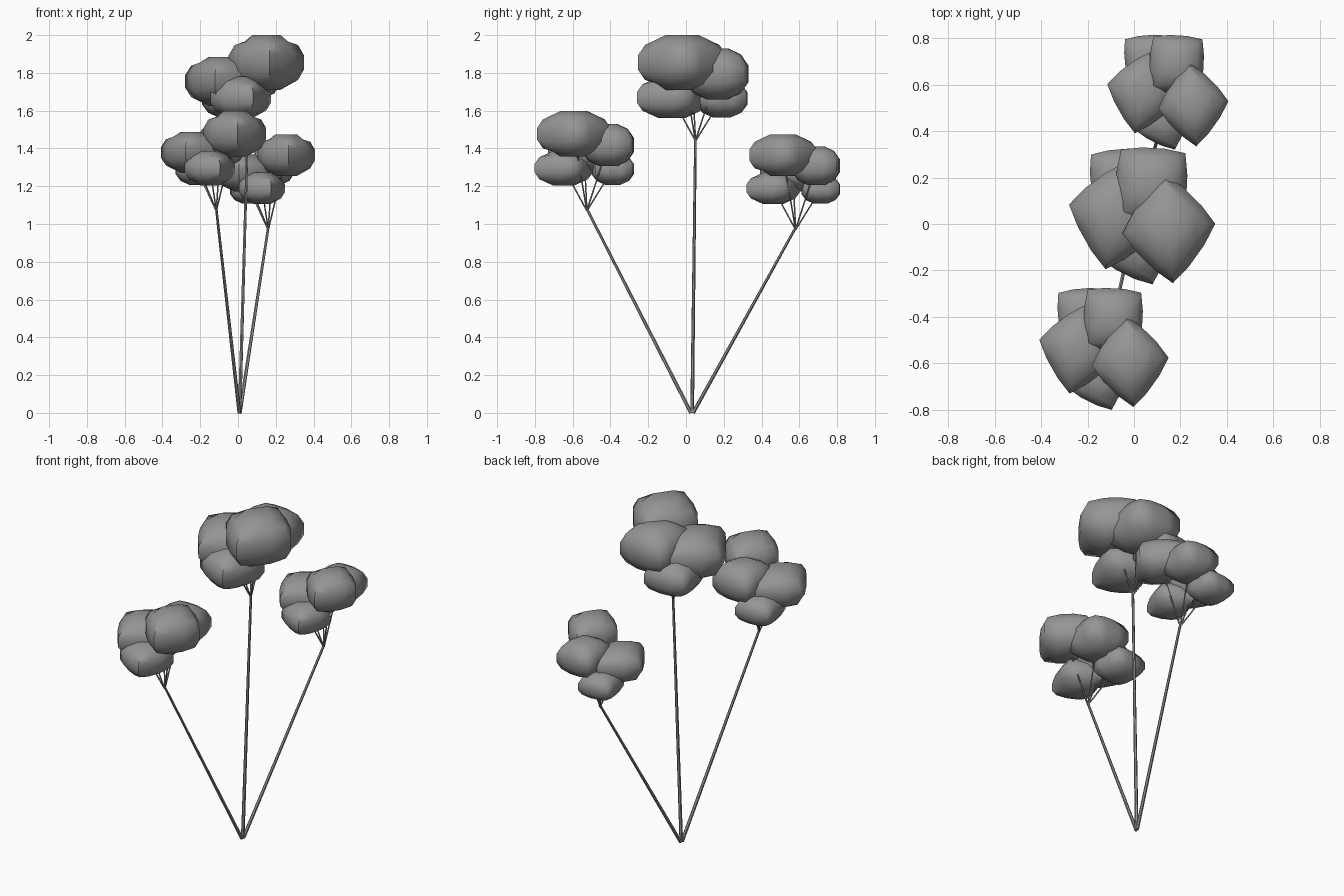
import bpy, bmesh, math
from mathutils import Vector, Matrix

if "Cube" in bpy.data.objects:
    bpy.data.objects.remove(bpy.data.objects["Cube"])


def material(name, value):
    m = bpy.data.materials.new(name)
    m.diffuse_color = (value, value, value, 1)
    m.use_nodes = True
    m.node_tree.nodes["Principled BSDF"].inputs["Base Color"].default_value = m.diffuse_color
    return m


GREY = material("grey", 0.3)


def finish(bm, name, angle):
    bmesh.ops.recalc_face_normals(bm, faces=bm.faces)
    me = bpy.data.meshes.new(name)
    bm.to_mesh(me)
    bm.free()
    me.materials.append(GREY)
    ob = bpy.data.objects.new(name, me)
    bpy.context.collection.objects.link(ob)
    bpy.context.view_layer.objects.active = ob
    ob.select_set(True)
    bpy.ops.object.shade_smooth_by_angle(angle=math.radians(angle))
    ob.select_set(False)


def leaf_clump(name, centre, radii, turn):
    """Rounded, lens-like block with a squarish plan, fitted to a size."""
    bm = bmesh.new()
    bmesh.ops.create_cube(bm, size=2)
    bmesh.ops.subdivide_edges(bm, edges=bm.edges[:], cuts=2, use_grid_fill=True)
    for v in bm.verts:
        v.co.normalize()
        cap = abs(v.co.z) > 0.85
        # squarer plan, small flat patch on top and bottom
        v.co.xy *= 1 + 0.35 * math.sin(2 * math.atan2(v.co.y, v.co.x)) ** 2
        if cap:
            v.co.xy *= 0.85
    bm.transform(Matrix.Rotation(math.radians(turn), 4, 'Z'))
    half = [max(abs(v.co[i]) for v in bm.verts) for i in range(3)]
    for v in bm.verts:
        v.co = Vector(centre[i] + v.co[i] * radii[i] / half[i] for i in range(3))
    finish(bm, name, 60)


def stick(name, a, b, r1, r2, sides=6):
    a, b = Vector(a), Vector(b)
    d = b - a
    bm = bmesh.new()
    bmesh.ops.create_cone(bm, cap_ends=True, segments=sides, radius1=r1,
                          radius2=r2, depth=d.length)
    bm.transform(Matrix.Translation((a + b) / 2)
                 @ d.to_track_quat('Z', 'Y').to_matrix().to_4x4())
    finish(bm, name, 40)


# clumps relative to the trunk tip: centre, radii, turn
CLUMPS = [
    ("top", (0.10, -0.07, 0.405), (0.20, 0.235, 0.145), 50),
    ("left", (-0.13, -0.015, 0.305), (0.20, 0.23, 0.13), 33),
    ("rear", (0.025, 0.115, 0.345), (0.155, 0.165, 0.135), -3),
    ("low_front", (-0.035, -0.125, 0.22), (0.16, 0.185, 0.11), -23),
    ("low_rear", (-0.105, 0.14, 0.215), (0.135, 0.135, 0.10), 5),
]
# trees: name, tip, spread, clump size
TREES = [
    ("middle", (0.05, 0.05, 1.45), 1.0, 1.0),
    ("front", (-0.115, -0.525, 1.08), 0.98, 0.83),
    ("back", (0.16, 0.58, 0.98), 0.95, 0.76),
]
BASE = Vector((0.008, 0.032, 0.0))

for tree, tip, spread, size in TREES:
    tip = Vector(tip)
    root = BASE + Vector((tip.x, tip.y, 0)) * 0.01
    stick(tree + "_trunk", root, tip, 0.010, 0.007)
    for part, offset, radii, turn in CLUMPS:
        centre = tip + Vector(offset) * spread
        leaf_clump(f"{tree}_{part}_leaves", centre, [r * size for r in radii], turn)
        # one thin branch up into each clump
        stick(f"{tree}_{part}_branch", tip - Vector((0, 0, 0.01)), centre, 0.0045, 0.0035, 5)
